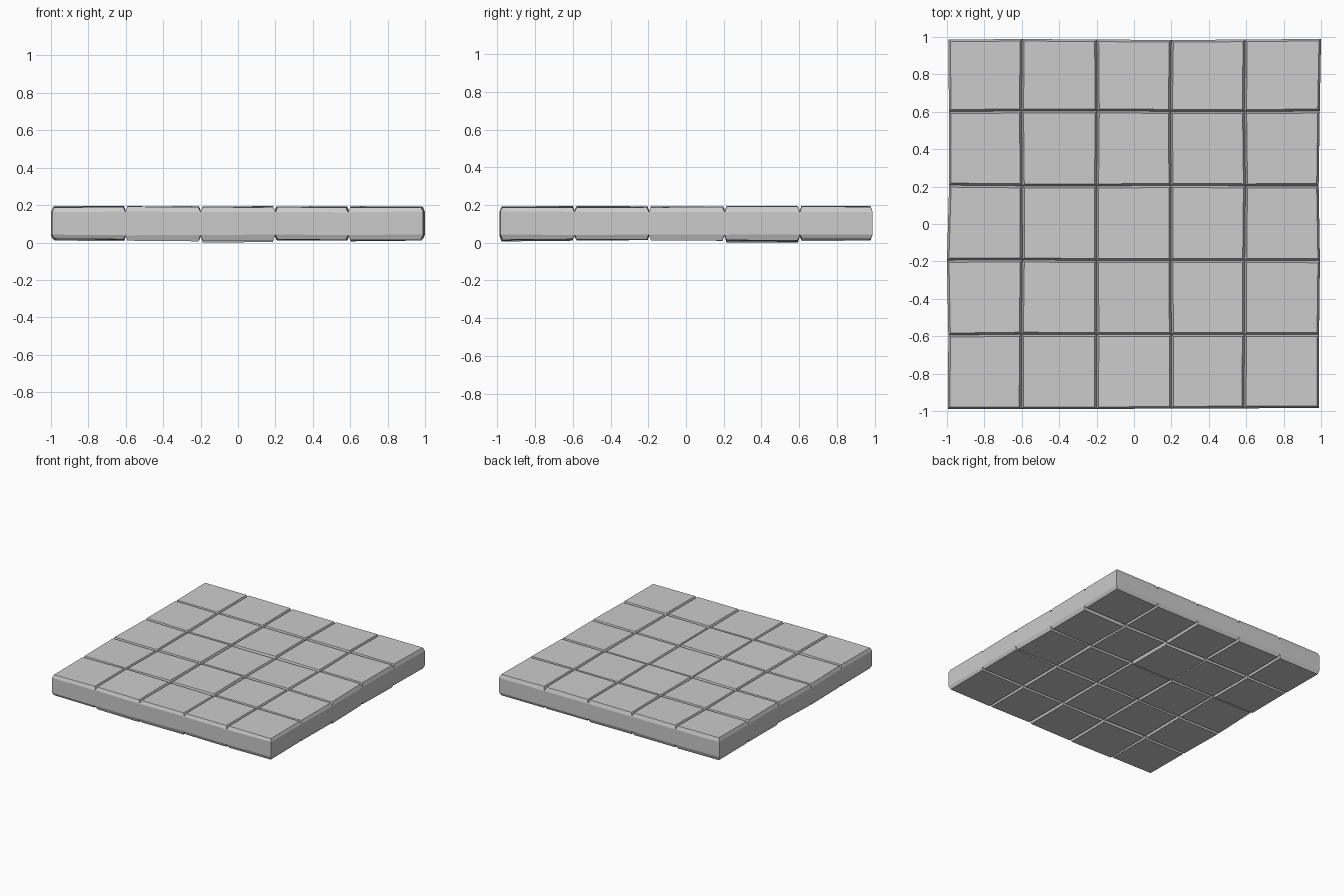
import bpy, bmesh, random
from mathutils import Vector

if "Cube" in bpy.data.objects:
    bpy.data.objects.remove(bpy.data.objects["Cube"])

random.seed(4)
N = 5
XS = [-0.992, -0.600, -0.200, 0.197, 0.592, 0.991]
YS = [-0.986, -0.592, -0.194, 0.206, 0.603, 0.987]
INSET = 0.011


def jit(a):
    return random.uniform(-a, a)


bm = bmesh.new()

# Hand-laid grid: joint lines of the tiles, slightly uneven
grid = [[(XS[i] + jit(0.004), YS[j] + jit(0.003)) for j in range(N + 1)] for i in range(N + 1)]
grid[N][N] = (1.0, 0.99)
grid[0][2] = (-1.0, YS[2])
grid[2][0] = (XS[2], -0.99)


def joint_layer(z):
    return [[bm.verts.new((x, y, z + jit(0.003))) for x, y in col] for col in grid]


upper = joint_layer(0.166)
lower = joint_layer(0.043)


# One chamfered tile face with sloped joint walls
def tile(layer, i, j, z, flip):
    ring = [layer[i][j], layer[i + 1][j], layer[i + 1][j + 1], layer[i][j + 1]]
    signs = [(1, 1), (-1, 1), (-1, -1), (1, -1)]
    tx, ty = jit(0.002), jit(0.002)
    face = []
    for v, (sx, sy) in zip(ring, signs):
        face.append(bm.verts.new((v.co.x + sx * INSET, v.co.y + sy * INSET,
                                  z + sx * tx + sy * ty)))
    bm.faces.new(face[::-1] if flip else face)
    for k in range(4):
        n = (k + 1) % 4
        q = [ring[k], ring[n], face[n], face[k]]
        bm.faces.new(q[::-1] if flip else q)


for i in range(N):
    for j in range(N):
        tile(upper, i, j, 0.192 + jit(0.003), False)
        low = 0.004 if (i, j) == (2, 3) else 0.016 + jit(0.004)
        tile(lower, i, j, low, True)

# Slab sides
border = ([(i, 0) for i in range(N)] + [(N, j) for j in range(N)]
          + [(i, N) for i in range(N, 0, -1)] + [(0, j) for j in range(N, 0, -1)])
for (a, b), (c, d) in zip(border, border[1:] + border[:1]):
    bm.faces.new([lower[a][b], lower[c][d], upper[c][d], upper[a][b]])

# Rest the lowest corner on the ground
drop = min(v.co.z for v in bm.verts)
bmesh.ops.translate(bm, verts=bm.verts[:], vec=Vector((0, 0, -drop)))
bmesh.ops.recalc_face_normals(bm, faces=bm.faces[:])

mesh = bpy.data.meshes.new("tiled_floor_slab")
bm.to_mesh(mesh)
bm.free()
slab = bpy.data.objects.new("tiled_floor_slab", mesh)
bpy.context.collection.objects.link(slab)
